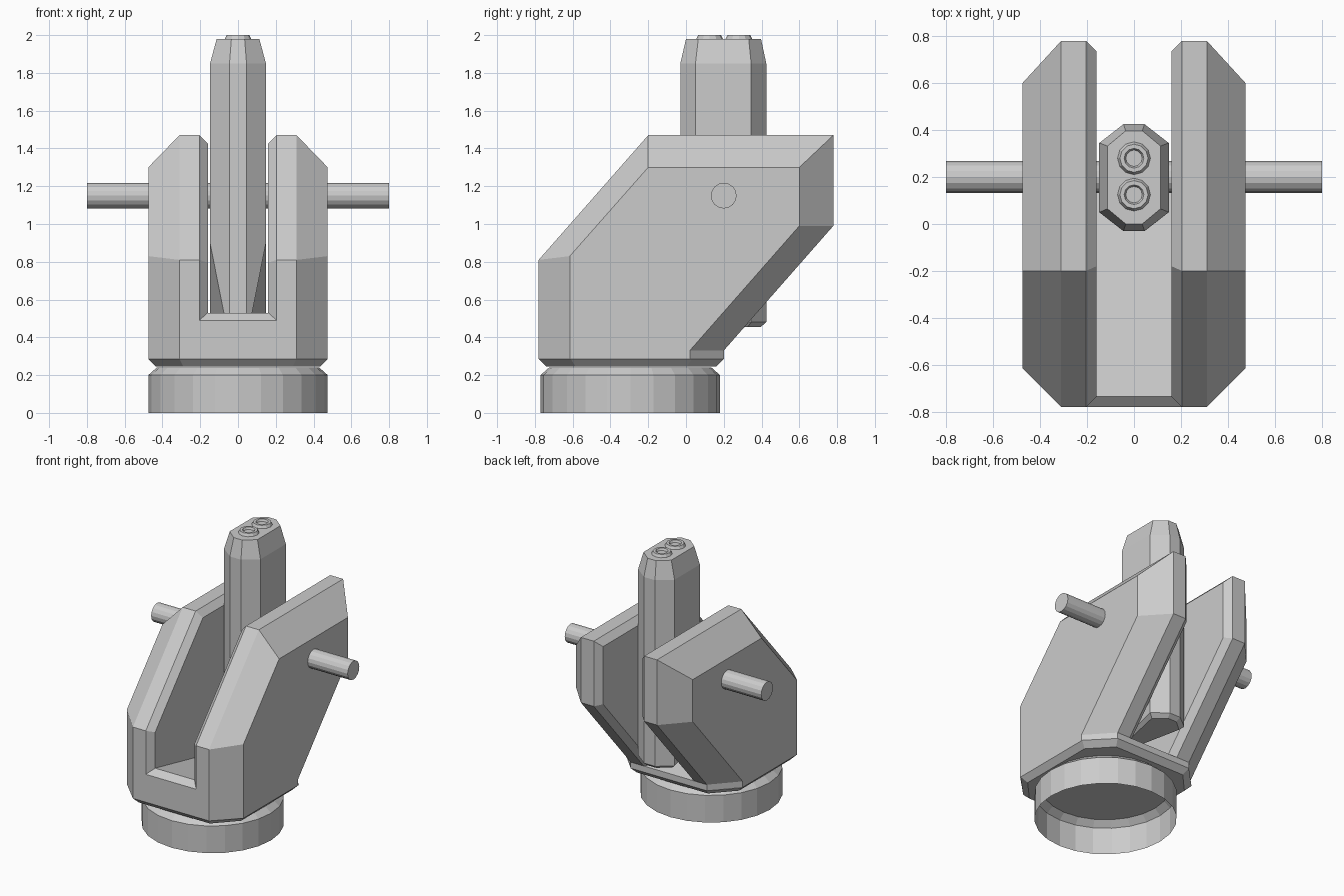
import bpy, bmesh, math

if "Cube" in bpy.data.objects:
    bpy.data.objects.remove(bpy.data.objects["Cube"])


def loft(name, rings, caps=(True, True)):
    """Skin a stack of equally sized point rings into a flat-shaded object."""
    bm = bmesh.new()
    loops = [[bm.verts.new(p) for p in ring] for ring in rings]
    n = len(loops[0])
    for a, b in zip(loops, loops[1:]):
        for i in range(n):
            j = (i + 1) % n
            bm.faces.new((a[i], a[j], b[j], b[i]))
    if caps[0]:
        bm.faces.new(loops[0][::-1])
    if caps[1]:
        bm.faces.new(loops[-1])
    bmesh.ops.recalc_face_normals(bm, faces=bm.faces[:])
    mesh = bpy.data.meshes.new(name)
    bm.to_mesh(mesh)
    bm.free()
    obj = bpy.data.objects.new(name, mesh)
    bpy.context.collection.objects.link(obj)
    return obj


def circle(r, z, cy, n):
    return [(r * math.cos(2 * math.pi * i / n), cy + r * math.sin(2 * math.pi * i / n), z)
            for i in range(n)]


def side(profile, x):
    return [(x, y, z) for y, z in profile]


def octagon(x, y0, y1, fx, cy, z):
    """Plan octagon: half width x, end flats of half width fx, corner depth cy."""
    return [(fx, y0, z), (x, y0 + cy, z), (x, y1 - cy, z), (fx, y1, z),
            (-fx, y1, z), (-x, y1 - cy, z), (-x, y0 + cy, z), (-fx, y0, z)]


# Open base ring with tapered neck
ring_y = -0.295
loft("base_ring", [circle(0.475, 0, ring_y, 24), circle(0.475, 0.2, ring_y, 24),
                   circle(0.43, 0.24, ring_y, 24)], caps=(False, True))

# Bevelled plate below the body
loft("base_plate", [octagon(0.435, -0.74, 0.16, 0.29, 0.155, 0.245),
                    octagon(0.475, -0.78, 0.20, 0.31, 0.17, 0.285)])

# Side cheeks with bevelled rims, mirrored
full = [(-0.78, 0.285), (-0.78, 0.81), (-0.2, 1.47), (0.78, 1.47),
        (0.78, 0.99), (0.2, 0.33), (0.2, 0.285)]
inner = [(-0.735, 0.285), (-0.735, 0.795), (-0.18, 1.425), (0.735, 1.425),
         (0.735, 1.0), (0.155, 0.34), (0.155, 0.285)]
outer = [(-0.615, 0.285), (-0.615, 0.83), (-0.2, 1.3), (0.6, 1.3),
         (0.6, 0.99), (0.02, 0.33), (0.02, 0.285)]
cheek = loft("cheeks", [side(inner, 0.16), side(full, 0.205),
                        side(full, 0.31), side(outer, 0.475)])
cheek.modifiers.new("mirror", 'MIRROR').use_axis[0] = True

# Sloping floor between the cheeks
floor = [(-0.78, 0.285), (-0.78, 0.49), (-0.735, 0.53), (0.2, 0.33), (0.2, 0.285)]
loft("slot_floor", [side(floor, -0.205), side(floor, 0.205)])

# Upright barrel housing: foot narrows at the front, muzzle tapers
foot = octagon(0.148, -0.03, 0.425, 0.045, 0.08, 0.48)
foot[1], foot[6] = (0.065, -0.015, 0.48), (-0.065, -0.015, 0.48)
sole = [(x * 0.8, 0.2 + (y - 0.2) * 0.87, 0.455) for x, y, z in foot]
loft("barrel_housing", [sole, foot] +
     [octagon(0.148, -0.03, 0.425, 0.045, 0.08, z) for z in (0.9, 1.85)] +
     [octagon(0.113, 0.0, 0.397, 0.035, 0.065, 1.98)])

# Twin muzzles with recessed bores
for label, y in (("front", 0.125), ("back", 0.28)):
    loft("muzzle_" + label, [circle(r, z, y, 12) for r, z in
                             ((0.075, 1.97), (0.06, 2.0), (0.042, 2.0), (0.035, 1.985))],
         caps=(False, True))

# Pivot pin through everything
pin = [[(x, 0.2 + b - 0, 1.15 + z) for z, b, _ in circle(0.068, 0, 0, 16)] for x in (-0.8, 0.8)]
loft("pivot_pin", pin)
